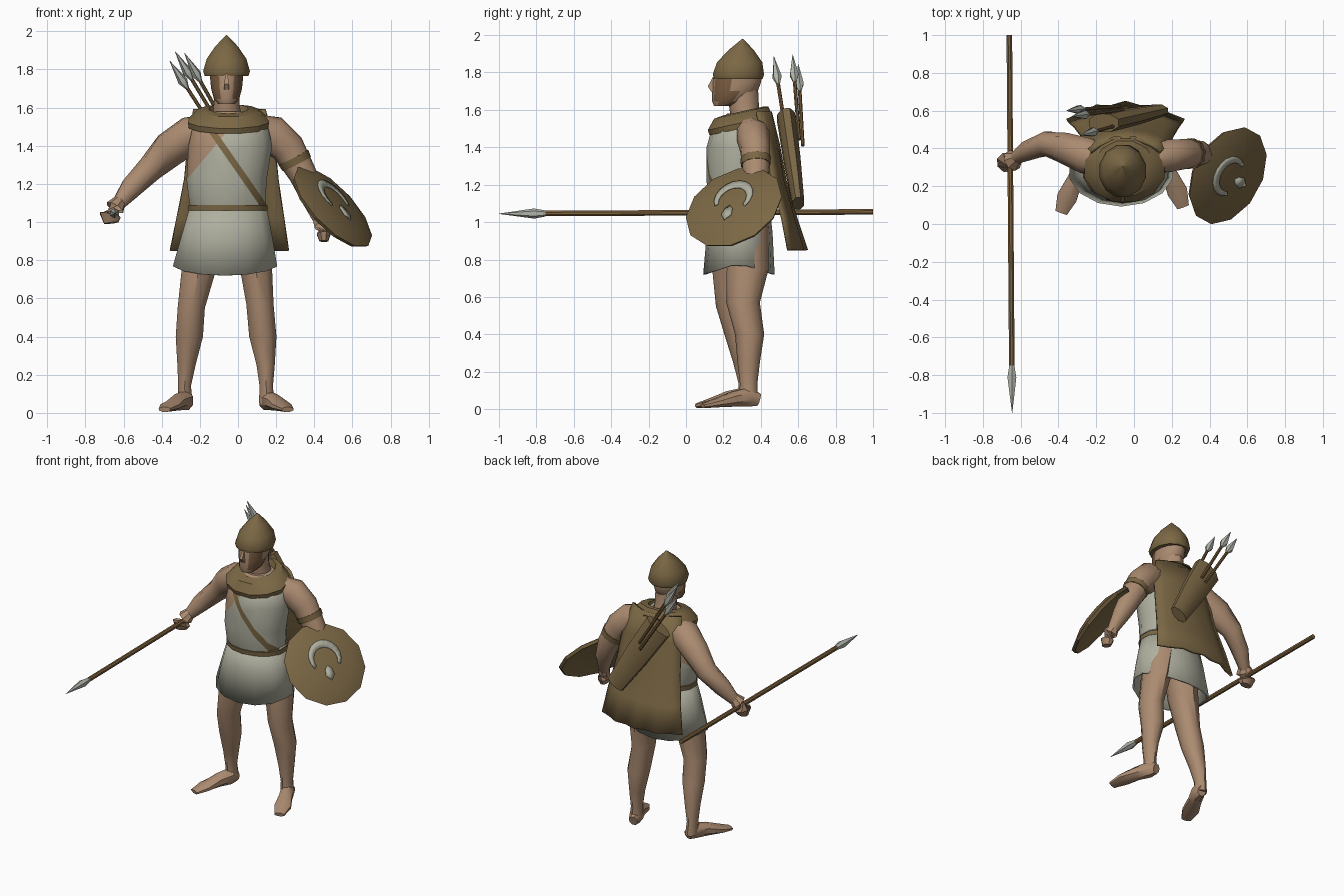
import bpy, bmesh, math
from mathutils import Vector

if "Cube" in bpy.data.objects:
    bpy.data.objects.remove(bpy.data.objects["Cube"])

X, Y, Z = Vector((1, 0, 0)), Vector((0, 1, 0)), Vector((0, 0, 1))
HORIZONTAL = (X, Y)


def material(name, *rgb):
    color = [(c / 255) ** 2.2 for c in rgb] + [1]
    m = bpy.data.materials.new(name)
    m.use_nodes = True
    m.diffuse_color = color
    bsdf = m.node_tree.nodes["Principled BSDF"]
    bsdf.inputs["Base Color"].default_value = color
    bsdf.inputs["Roughness"].default_value = 0.9
    return m


skin = material("skin", 170, 138, 112)
cloth = material("grey cloth", 174, 174, 158)
leather = material("brown leather", 122, 103, 70)
wood = material("spear wood", 125, 98, 64)
steel = material("pale steel", 176, 180, 170)
beard = material("dark beard", 122, 94, 68)


def finish(name, bm, *mats, angle=40):
    bmesh.ops.recalc_face_normals(bm, faces=bm.faces)
    me = bpy.data.meshes.new(name)
    bm.to_mesh(me)
    bm.free()
    for m in mats:
        me.materials.append(m)
    ob = bpy.data.objects.new(name, me)
    bpy.context.collection.objects.link(ob)
    bpy.ops.object.select_all(action="DESELECT")
    ob.select_set(True)
    bpy.context.view_layer.objects.active = ob
    bpy.ops.object.shade_smooth_by_angle(angle=math.radians(angle))
    return ob


def loft(rows, sides=10, frame=None, caps=True):
    """Skin rings given as x, y, z, half width, half depth."""
    bm = bmesh.new()
    pts = [Vector(r[:3]) for r in rows]
    rings = []
    for i, r in enumerate(rows):
        if frame:
            u, v = frame
        else:
            t = (pts[min(i + 1, len(pts) - 1)] - pts[max(i - 1, 0)]).normalized()
            u = t.cross(Z if abs(t.z) < 0.9 else Y).normalized()
            v = u.cross(t)
        ring = []
        for k in range(sides):
            a = math.tau * (k + 0.5) / sides
            ring.append(bm.verts.new(pts[i] + u * r[3] * math.cos(a) + v * r[4] * math.sin(a)))
        rings.append(ring)
    for a, b in zip(rings, rings[1:]):
        for k in range(sides):
            j = (k + 1) % sides
            bm.faces.new((a[k], a[j], b[j], b[k]))
    if caps:
        bm.faces.new(rings[0])
        bm.faces.new(rings[-1])
    return bm


def cut(bm, point, normal):
    geom = bm.verts[:] + bm.edges[:] + bm.faces[:]
    bmesh.ops.bisect_plane(bm, geom=geom, plane_co=point, plane_no=normal)


def solidify(ob, thickness):
    mod = ob.modifiers.new("thickness", "SOLIDIFY")
    mod.thickness = thickness
    mod.offset = 0


# Torso: tunic with a bare shoulder and a diagonal strap, cut into the surface
bm = loft([(-.05, .29, 1.04, .19, .15), (-.055, .285, 1.1, .205, .165), (-.06, .285, 1.22, .215, .175),
           (-.04, .285, 1.4, .225, .175), (-.04, .29, 1.49, .205, .155), (-.05, .33, 1.58, .12, .11)],
          14, HORIZONTAL)
bare_p, bare_n = Vector((-.27, 0, 1.22)), Vector((-.77, 0, .64))
strap_p, strap_n = Vector((0, 0, 1.28)), Vector((.82, 0, .57))
cut(bm, bare_p, bare_n)
for side in (-1, 1):
    cut(bm, strap_p + strap_n * .017 * side, strap_n)
for f in bm.faces:
    c = f.calc_center_median()
    if (c - bare_p).dot(bare_n) > 0:
        f.material_index = 1
    if abs((c - strap_p).dot(strap_n)) < .017 and c.y < .3:
        f.material_index = 2
finish("torso", bm, cloth, skin, leather)

# Skirt with a dipping hem, and belt
bm = loft([(-.05, .29, 1.1, .195, .15), (-.058, .287, .94, .235, .17), (-.068, .283, .78, .275, .185)],
          14, HORIZONTAL, caps=False)
for v in bm.verts:
    if v.co.z < .8:
        v.co.z -= .06 * abs(v.co.y - .283) / .185
solidify(finish("skirt", bm, cloth), .012)
finish("belt", loft([(-.052, .288, 1.06, .212, .168), (-.052, .288, 1.09, .212, .172)], 14, HORIZONTAL), leather)

# Legs and feet
finish("right_leg", loft([(-.15, .27, .98, .10, .12), (-.205, .245, .75, .095, .105), (-.245, .245, .55, .075, .085),
                          (-.255, .28, .4, .075, .075), (-.27, .31, .25, .05, .058), (-.28, .325, .14, .035, .045),
                          (-.275, .33, .05, .04, .05)], 10, HORIZONTAL), skin)
finish("left_leg", loft([(.05, .32, .98, .10, .12), (.095, .33, .75, .088, .112), (.115, .305, .57, .075, .09),
                         (.13, .34, .4, .075, .078), (.145, .335, .25, .05, .06), (.148, .335, .14, .037, .047),
                         (.15, .335, .05, .042, .05)], 10, HORIZONTAL), skin)
for name, s, x, y in (("right_foot", -1, -.275, -.03), ("left_foot", 1, .15, 0)):
    finish(name, loft([(x - s * .01, y + .39, .05, .03, .035), (x, y + .34, .065, .045, .055),
                       (x + s * .04, y + .26, .055, .045, .045), (x + s * .08, y + .17, .035, .058, .027),
                       (x + s * .11, y + .09, .018, .035, .014)], 8), skin)

# Arms and hands
finish("right_arm", loft([(-.13, .33, 1.49, .08, .08), (-.25, .36, 1.455, .1, .1), (-.36, .4, 1.38, .085, .095),
                          (-.46, .425, 1.28, .068, .07), (-.56, .39, 1.18, .055, .06),
                          (-.63, .35, 1.09, .034, .036)]), skin)
finish("right_hand", loft([(-.62, .355, 1.11, .035, .035), (-.645, .335, 1.075, .058, .05),
                           (-.67, .325, 1.035, .06, .055), (-.665, .32, .995, .04, .03)], 8), skin)
finish("left_arm", loft([(.06, .33, 1.5, .07, .07), (.18, .36, 1.46, .09, .1), (.26, .37, 1.39, .082, .09),
                         (.34, .375, 1.25, .07, .074), (.39, .35, 1.13, .06, .062),
                         (.43, .3, 1.01, .034, .036)]), skin)
finish("left_hand", loft([(.425, .305, 1.02, .035, .035), (.44, .285, .985, .04, .05),
                          (.45, .27, .94, .04, .05), (.45, .265, .9, .025, .035)], 8), skin)
finish("left_armband", loft([(.29, .372, 1.34, .084, .088), (.308, .374, 1.305, .08, .084)]), leather)

# Neck, head with bearded cheeks, and nose
finish("neck", loft([(-.055, .33, 1.52, .085, .085), (-.06, .31, 1.62, .07, .08), (-.06, .3, 1.72, .07, .085)],
                    10, HORIZONTAL), skin)
bm = loft([(-.06, .2, 1.62, .045, .05), (-.06, .23, 1.645, .068, .09), (-.06, .262, 1.7, .083, .122),
           (-.06, .272, 1.75, .088, .13), (-.06, .28, 1.82, .09, .125)], 14, HORIZONTAL)
for f in bm.faces:
    c = f.calc_center_median()
    if c.y < .25 and abs(c.x + .06) > .038 and c.z < 1.79:
        f.material_index = 1
finish("head", bm, skin, beard)
finish("nose", loft([(-.06, .15, 1.775, .01, .01), (-.06, .135, 1.725, .016, .026), (-.06, .15, 1.695, .018, .018)],
                    4, HORIZONTAL), skin)

# Helmet and draped collar
finish("helmet", loft([(-.06, .28, 1.765, .118, .134), (-.06, .28, 1.79, .127, .142), (-.06, .287, 1.855, .108, .125),
                       (-.06, .295, 1.92, .062, .07), (-.06, .303, 1.98, .003, .003)], 12, HORIZONTAL), leather)
finish("collar", loft([(-.05, .31, 1.55, .085, .095), (-.05, .31, 1.595, .105, .11), (-.05, .295, 1.585, .165, .15),
                       (-.05, .29, 1.53, .22, .18), (-.05, .29, 1.5, .215, .17), (-.05, .3, 1.5, .1, .1)],
                      12, (X, Vector((0, 1, .22)))), leather)

# Cape: rows of height, left edge, right edge, edge depth, centre depth
bm = bmesh.new()
grid = []
for z, x0, x1, y0, y1 in ((1.59, -.23, .14, .38, .45), (1.42, -.26, .19, .42, .49), (1.22, -.28, .21, .46, .525),
                          (1.02, -.32, .24, .51, .58), (.85, -.355, .265, .54, .635)):
    grid.append([])
    for k in range(9):
        t = k / 8
        bulge = math.sin(math.pi * t) ** .7
        ripple = .012 * (1.6 - z) * math.cos(k * math.pi)
        grid[-1].append(bm.verts.new((x0 + (x1 - x0) * t, y0 + (y1 - y0) * bulge + ripple, z)))
for a, b in zip(grid, grid[1:]):
    for k in range(8):
        bm.faces.new((a[k], a[k + 1], b[k + 1], b[k]))
solidify(finish("cape", bm, leather), .018)

# Quiver and arrows
top, bottom = Vector((-.16, .535, 1.56)), Vector((.13, .6, 1.1))
axis = (bottom - top).normalized()
wide = axis.cross(Y).normalized()
finish("quiver", loft([(*top, .1, .052), (*top.lerp(bottom, .5), .088, .048), (*bottom, .065, .035)],
                      8, (wide, axis.cross(wide))), leather)


def pointed_shaft(name, base, tip, radius, head, width, shaft_mat):
    base, tip = Vector(base), Vector(tip)
    d = (tip - base).normalized()
    neck = tip - d * head
    finish(name + "_shaft", loft([(*base, radius, radius), (*neck, radius, radius)], 8), shaft_mat)
    finish(name + "_head", loft([(*neck, radius, radius), (*(neck + d * head * .25), width, width),
                                 (*tip, .001, .001)], 6), steel)


for i, tip in enumerate(((-.28, .47, 1.885), (-.33, .57, 1.895), (-.358, .6, 1.845))):
    base = Vector(tip).lerp(top, .35) + axis * .4
    pointed_shaft(f"arrow_{i + 1}", base, tip, .01, .17, .026, wood)

# Spear held level in the right hand
pointed_shaft("spear", (-.66, 1, 1.055), (-.645, -1, 1.045), .016, .25, .027, wood)

# Round shield, tilted outward, with an arch emblem
n = Vector((.67, -.37, .64)).normalized()
up = (Z - n * n.z).normalized()
right = up.cross(n)
centre = Vector((.508, .25, 1.09))


def on_shield(a, b, h):
    return centre + right * a + up * b + n * h


finish("shield", loft([(*on_shield(0, 0, -.012), .18, .18), (*on_shield(0, 0, -.035), .265, .265),
                       (*on_shield(0, 0, -.015), .277, .277), (*on_shield(0, 0, .02), .185, .185)],
                      12, (right, up)), leather, angle=25)
bm = bmesh.new()
arch = []
for k in range(13):
    a = math.radians(-35 + 250 * k / 12)
    thick = .02 + .03 * math.sin(math.pi * k / 12)
    arch.append([bm.verts.new(on_shield(r * math.cos(a), .04 + r * math.sin(a), .023))
                 for r in (.112, .112 - thick)])
for a, b in zip(arch, arch[1:]):
    bm.faces.new((a[0], b[0], b[1], a[1]))
drop = ((0, -.12), (.03, -.085), (.022, -.04), (0, -.02), (-.022, -.04), (-.03, -.085))
bm.faces.new([bm.verts.new(on_shield(a, b, .023)) for a, b in drop])
solidify(finish("shield_emblem", bm, cloth), .005)
